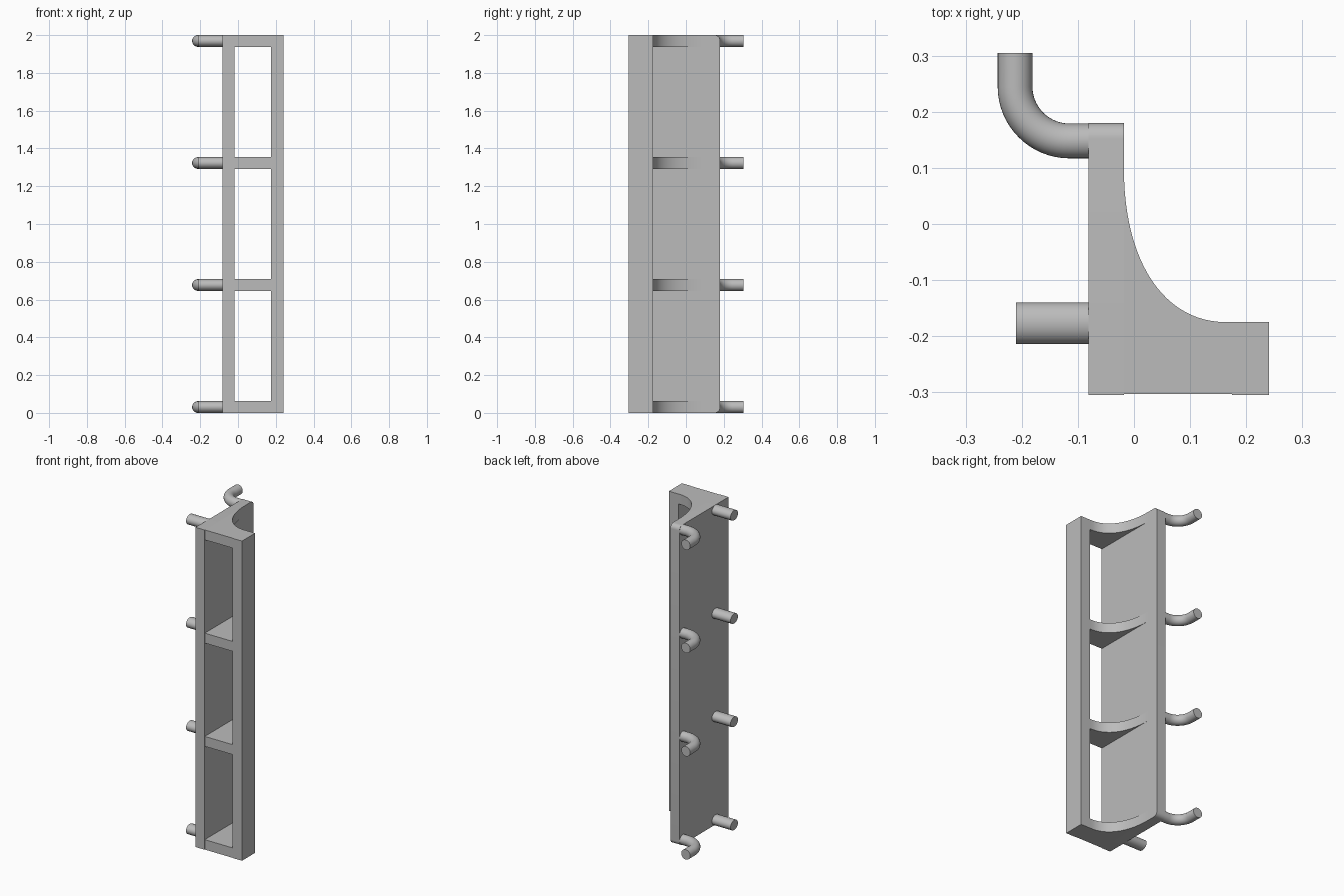
import bpy, bmesh
from math import sin, cos, pi
from mathutils import Vector

if "Cube" in bpy.data.objects:
    bpy.data.objects.remove(bpy.data.objects["Cube"], do_unlink=True)

grey = bpy.data.materials.new("plain grey")
grey.use_nodes = True
colour = (0.5, 0.5, 0.5, 1)
grey.diffuse_color = colour
grey.node_tree.nodes["Principled BSDF"].inputs["Base Color"].default_value = colour


def finish(name, bm, smooth=False):
    bmesh.ops.recalc_face_normals(bm, faces=bm.faces)
    mesh = bpy.data.meshes.new(name)
    bm.to_mesh(mesh)
    bm.free()
    mesh.materials.append(grey)
    obj = bpy.data.objects.new(name, mesh)
    bpy.context.collection.objects.link(obj)
    if smooth:
        bpy.ops.object.select_all(action='DESELECT')
        bpy.context.view_layer.objects.active = obj
        obj.select_set(True)
        bpy.ops.object.shade_smooth_by_angle()
    return obj


def prism(name, points, offset):
    """Extrude a closed outline along an offset."""
    bm = bmesh.new()
    face = bm.faces.new([bm.verts.new(p) for p in points])
    result = bmesh.ops.extrude_face_region(bm, geom=[face], use_keep_orig=True)
    moved = [v for v in result["geom"] if isinstance(v, bmesh.types.BMVert)]
    bmesh.ops.translate(bm, verts=moved, vec=offset)
    return finish(name, bm, True)


def tube(name, path, across, up, sides=32):
    """Sweep an oval along a path lying in the horizontal plane."""
    bm = bmesh.new()
    rings = []
    for i, p in enumerate(path):
        along = (path[min(i + 1, len(path) - 1)] - path[max(i - 1, 0)]).normalized()
        side = Vector((-along.y, along.x, 0))
        rings.append([bm.verts.new(p + side * across * cos(a) + Vector((0, 0, up * sin(a))))
                      for a in (2 * pi * k / sides for k in range(sides))])
    for r, s in zip(rings, rings[1:]):
        for k in range(sides):
            n = (k + 1) % sides
            bm.faces.new((r[k], r[n], s[n], s[k]))
    bm.faces.new(rings[0])
    bm.faces.new(rings[-1])
    return finish(name, bm, True)


FRONT, BACK, LEVEL = -0.305, 0.18, 0.031
PLATE, INNER, LIP, EDGE = -0.081, -0.018, 0.175, 0.241
SHELF = -0.175

# Mounting plate with rounded back corners
r = 0.028
outline = [(PLATE, FRONT, 0)]
for cz, start in ((r, -pi / 2), (2 - r, 0)):
    for k in range(9):
        a = start + k * pi / 16
        outline.append((PLATE, BACK - r + r * cos(a), cz + r * sin(a)))
outline.append((PLATE, FRONT, 2))
prism("mounting_plate", outline, (INNER - PLATE, 0, 0))

# Front lip
prism("front_lip", [(LIP, FRONT, 0), (EDGE, FRONT, 0), (EDGE, SHELF, 0), (LIP, SHELF, 0)],
      (0, 0, 2))

# Concave edge shared by the ribs
ctrl = [Vector(p) for p in ((INNER, 0.1), (INNER, -0.07), (0.055, SHELF), (0.165, SHELF))]
curve = []
for k in range(25):
    t = k / 24
    u = 1 - t
    curve.append(u**3 * ctrl[0] + 3 * u * u * t * ctrl[1] + 3 * u * t * t * ctrl[2] + t**3 * ctrl[3])

# Ribs, hooks and pegs at four levels
for i in range(4):
    z = LEVEL + i * (2 - 2 * LEVEL) / 3
    rib = [(p.x, p.y, z - LEVEL) for p in curve]
    rib += [(LIP, SHELF, z - LEVEL), (LIP, FRONT + 0.002, z - LEVEL),
            (INNER, FRONT + 0.002, z - LEVEL)]
    prism(f"rib_{i + 1}", rib, (0, 0, 2 * LEVEL))

    bend = [Vector((-0.115 - 0.097 * sin(a), 0.245 - 0.097 * cos(a), z))
            for a in (k * pi / 32 for k in range(17))]
    path = [Vector((INNER - 0.01, 0.148, z))] + bend + [Vector((-0.212, 0.305, z))]
    tube(f"hook_{i + 1}", path, LEVEL, LEVEL)

    tube(f"peg_{i + 1}", [Vector((PLATE + 0.02, -0.177, z)), Vector((-0.21, -0.177, z))],
         0.037, LEVEL)
